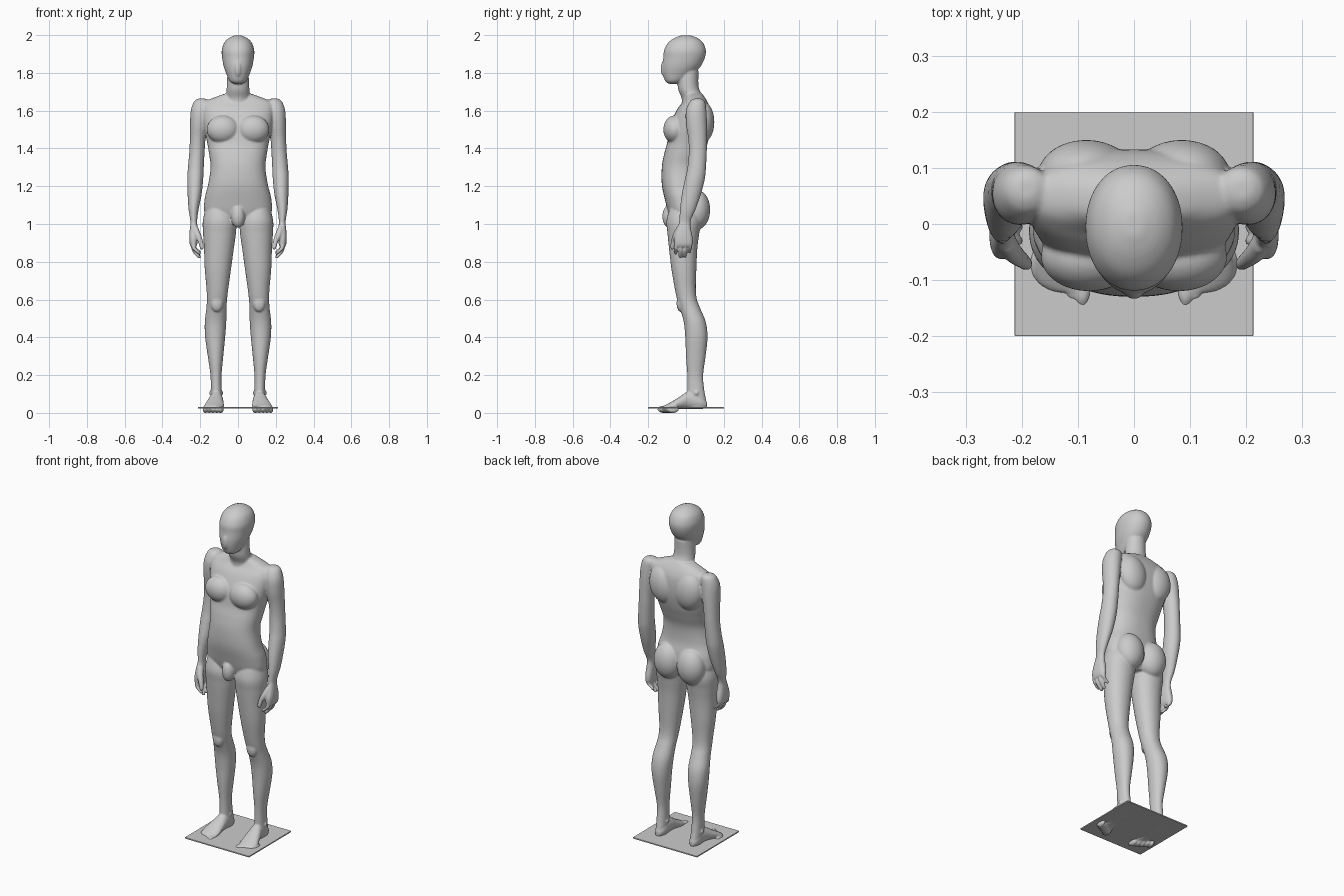
import bpy, bmesh, math
from mathutils import Matrix, Vector

bm = bmesh.new()


def spline(keys, steps=5):
    """Smoothly resample a list of cross-section keys (Catmull-Rom)."""
    out = []
    for i in range(len(keys) - 1):
        p = [keys[max(0, min(len(keys) - 1, i + k))] for k in (-1, 0, 1, 2)]
        for j in range(steps):
            t = j / steps
            out.append([b + 0.5 * t * (c - a + t * (2*a - 5*b + 4*c - d + t * (3*(b - c) + d - a)))
                        for a, b, c, d in zip(*p)])
    return out + [list(keys[-1])]


def loft(keys, axis='z', power=2.0, side=1, n=32):
    """Skin oval sections: (position, x min, x max, other min, other max)."""
    rings = []
    for t, x0, x1, b0, b1 in spline(keys):
        ring = []
        for k in range(n):
            a = 2 * math.pi * k / n
            c, s = math.cos(a), math.sin(a)
            u = math.copysign(abs(c) ** (2 / power), c)
            v = math.copysign(abs(s) ** (2 / power), s)
            x = side * ((x0 + x1) / 2 + u * (x1 - x0) / 2)
            b = (b0 + b1) / 2 + v * (b1 - b0) / 2
            ring.append(bm.verts.new((x, b, t) if axis == 'z' else (x, t, b)))
        rings.append(ring)
    for r, q in zip(rings, rings[1:]):
        for k in range(n):
            bm.faces.new((r[k], r[(k + 1) % n], q[(k + 1) % n], q[k]))
    bm.faces.new(rings[0][::-1])
    bm.faces.new(rings[-1])


def centred(keys):
    return [(z, -w, w, f, b) for z, w, f, b in keys]


def blob(loc, radii, side=1, tilt=0):
    m = (Matrix.Translation((loc[0] * side, loc[1], loc[2]))
         @ Matrix.Rotation(tilt * side, 4, 'Y') @ Matrix.Diagonal((*radii, 1)))
    bmesh.ops.create_uvsphere(bm, u_segments=32, v_segments=20, radius=1, matrix=m)


# torso and pelvis
loft(centred([(.995, .09, -.06, .05), (1.05, .172, -.09, .08), (1.13, .177, -.112, .085),
              (1.21, .158, -.128, .07), (1.3, .145, -.128, .073), (1.37, .153, -.116, .095),
              (1.43, .163, -.1, .115), (1.5, .178, -.09, .13), (1.56, .188, -.07, .133),
              (1.61, .192, -.045, .128), (1.645, .18, -.018, .115), (1.67, .125, -.005, .1),
              (1.69, .07, 0, .085)]), power=2.35, n=48)
# neck
loft(centred([(1.6, .08, -.03, .12), (1.66, .067, -.022, .1), (1.72, .06, -.043, .068),
              (1.81, .056, -.045, .066)]))
# head with soft nose ridge
loft(centred([(1.742, .022, -.092, -.045), (1.757, .045, -.11, -.01), (1.795, .062, -.122, .04),
              (1.835, .076, -.125, .078), (1.88, .084, -.12, .1), (1.92, .086, -.116, .105),
              (1.96, .073, -.094, .09), (1.985, .048, -.06, .06), (1.999, .016, -.022, .022)]),
     power=2.1, n=40)
blob((0, -.114, 1.823), (.02, .02, .045))
# groin
blob((0, -.09, 1.04), (.036, .035, .06))

for s in (1, -1):
    # chest, shoulder blade and buttock masses
    blob((.08, -.058, 1.5), (.086, .062, .075), s)
    blob((.085, .088, 1.54), (.085, .062, .11), s, .15)
    blob((.077, .058, 1.075), (.083, .07, .105), s)
    # arm from shoulder to wrist
    loft([(1.664, .175, .21, .045, .08), (1.648, .15, .233, .02, .1), (1.6, .15, .25, 0, .108),
          (1.53, .16, .254, 0, .111), (1.45, .172, .255, .012, .111), (1.38, .177, .258, .015, .11),
          (1.3, .181, .265, .008, .106), (1.24, .184, .269, -.005, .1), (1.16, .192, .267, -.022, .08),
          (1.08, .208, .262, -.032, .052), (1.02, .216, .253, -.036, .026),
          (.98, .214, .252, -.04, .026)], side=s)
    # palm
    loft([(1.01, .218, .25, -.036, .02), (.975, .213, .255, -.048, .026), (.93, .212, .258, -.062, .035),
          (.895, .215, .256, -.062, .036), (.88, .222, .25, -.055, .03)], power=2.5, side=s)
    # curled fingers
    for y, tip in ((-.051, .838), (-.026, .818), (-.001, .822), (.023, .845)):
        d = .905 - tip
        loft([(.905, .222, .249, y - .011, y + .011),
              (.905 - .5 * d, .22, .245, y - .013, y + .009),
              (tip + .015, .2, .226, y - .015, y + .007),
              (tip, .196, .21, y - .011, y + .003)], side=s, n=16)
    # thumb
    loft([(.985, .212, .24, -.05, -.01), (.945, .196, .232, -.07, -.035),
          (.905, .184, .212, -.08, -.052), (.875, .18, .203, -.083, -.06),
          (.865, .185, .197, -.079, -.066)], side=s, n=16)
    # leg from hip to ankle
    loft([(1.1, .04, .165, -.08, .06), (1.02, .01, .186, -.103, .08), (.95, .011, .185, -.098, .07),
          (.87, .022, .18, -.09, .06), (.76, .037, .176, -.077, .055), (.66, .051, .167, -.06, .052),
          (.6, .058, .165, -.047, .058), (.55, .061, .168, -.031, .077), (.48, .062, .176, -.012, .105),
          (.4, .068, .174, -.004, .114), (.3, .078, .16, 0, .104), (.2, .087, .146, .007, .091),
          (.12, .086, .144, .008, .097), (.06, .085, .143, .005, .108), (.024, .09, .138, .015, .108)],
         power=2.1, side=s)
    # kneecap and ankle bones
    blob((.112, -.03, .58), (.032, .02, .045), s)
    blob((.116, .055, .105), (.038, .018, .02), s)
    # foot
    loft([(.11, .1, .128, .025, .06), (.08, .083, .143, .02, .09), (.02, .08, .149, .02, .115),
          (-.03, .076, .165, .02, .088), (-.075, .074, .178, .014, .06), (-.105, .078, .172, .01, .044),
          (-.12, .085, .15, .014, .036)], axis='y', side=s)
    # toes
    for i in range(5):
        blob((.092 + .0205 * i, -.118 + .012 * i, .019), (.017 if i == 0 else .0125, .033, .02), s)

bmesh.ops.recalc_face_normals(bm, faces=bm.faces)
mesh = bpy.data.meshes.new("body")
bm.to_mesh(mesh)
bm.free()
body = bpy.data.objects.new("body", mesh)
bpy.context.collection.objects.link(body)

# fuse the masses into one smooth skin
fuse = body.modifiers.new("fuse", 'REMESH')
fuse.mode = 'VOXEL'
fuse.voxel_size = .005
fuse.use_smooth_shade = True
soften = body.modifiers.new("soften", 'SMOOTH')
soften.factor = .5
soften.iterations = 6

# thin floor plate
bpy.ops.mesh.primitive_cube_add(size=1, location=(0, 0, .026))
plate = bpy.context.object
plate.name = "floor_plate"
plate.scale = (.426, .4, .008)
bpy.ops.object.transform_apply(location=False, rotation=False, scale=True)
bevel = plate.modifiers.new("soft_edge", 'BEVEL')
bevel.width = .002
bevel.segments = 2
